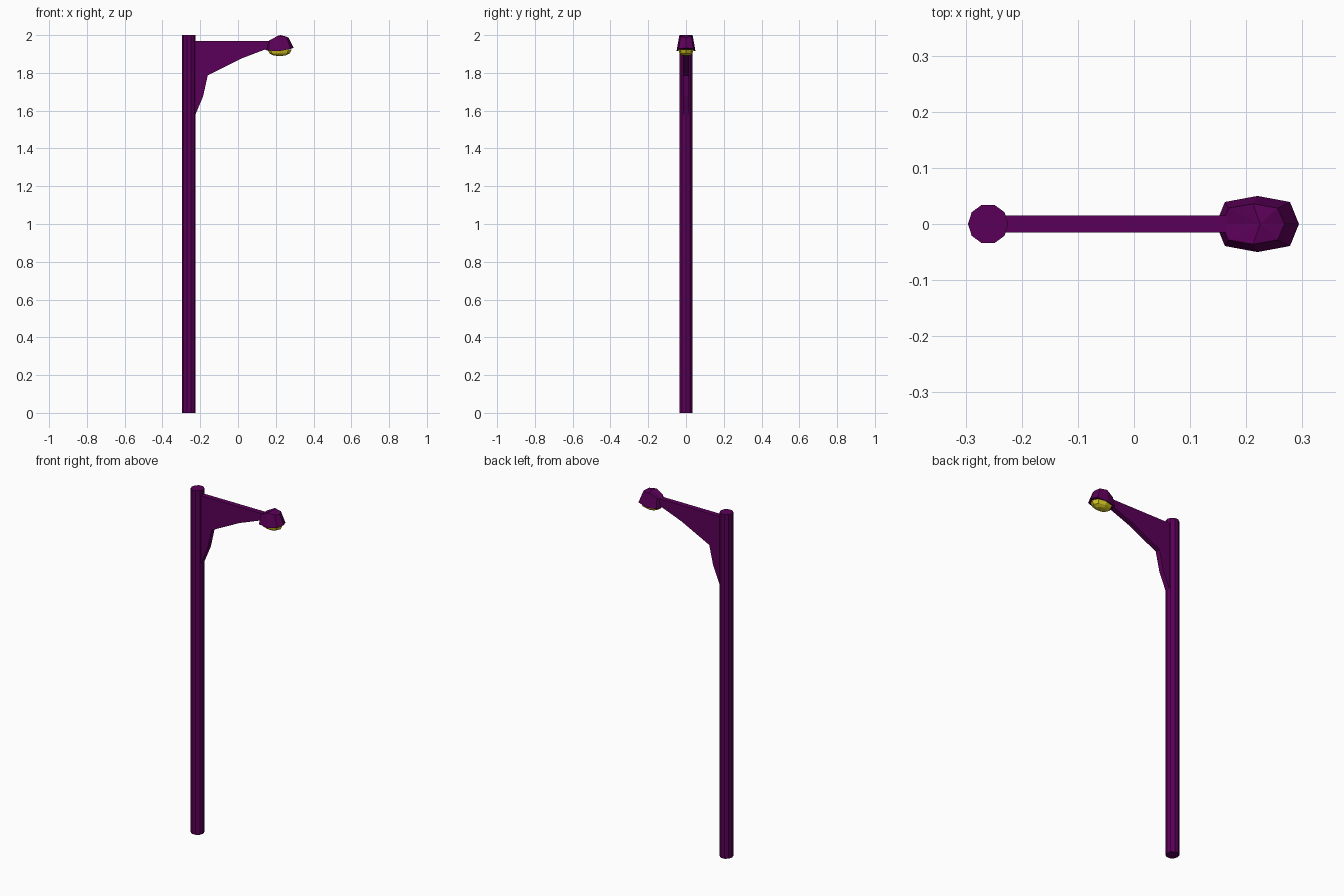
import bpy, bmesh, math

if "Cube" in bpy.data.objects:
    bpy.data.objects.remove(bpy.data.objects["Cube"])


def material(name, rgb):
    m = bpy.data.materials.new(name)
    m.diffuse_color = (*rgb, 1)
    m.use_nodes = True
    m.node_tree.nodes["Principled BSDF"].inputs["Base Color"].default_value = m.diffuse_color
    return m


PURPLE = material("dark purple paint", (0.105, 0.0, 0.098))
YELLOW = material("yellow glass", (0.68, 0.58, 0.015))


def finish(name, bm, mat):
    bmesh.ops.recalc_face_normals(bm, faces=bm.faces)
    me = bpy.data.meshes.new(name)
    bm.to_mesh(me)
    bm.free()
    me.materials.append(mat)
    ob = bpy.data.objects.new(name, me)
    bpy.context.collection.objects.link(ob)
    return ob


def oval(cx, rx, ry, z_at, n=8, power=0.7):
    """Slightly squarish oval ring; z_at(x) gives its height."""
    pts = []
    for i in range(n):
        a = 2 * math.pi * i / n
        c, s = round(math.cos(a), 6), round(math.sin(a), 6)
        x = cx + rx * math.copysign(abs(c) ** power, c)
        pts.append((x, ry * math.copysign(abs(s) ** power, s), z_at(x)))
    return pts


def loft(name, rings, mat, top=None, bottom=None):
    """Join rings; close each end with a flat cap or a fan to a point."""
    bm = bmesh.new()
    loops = [[bm.verts.new(p) for p in r] for r in rings]
    n = len(loops[0])
    for a, b in zip(loops, loops[1:]):
        for i in range(n):
            j = (i + 1) % n
            bm.faces.new((a[i], a[j], b[j], b[i]))
    for loop, tip in ((loops[0], bottom), (loops[-1], top)):
        if tip:
            v = bm.verts.new(tip)
            for i in range(n):
                bm.faces.new((loop[i], loop[(i + 1) % n], v))
        else:
            bm.faces.new(loop)
    return finish(name, bm, mat)


# Ten-sided pole
loft("pole", [oval(-0.26, 0.036, 0.036, lambda x, z=z: z, 10, 1) for z in (0, 2)], PURPLE)

# Bracket arm: flat profile extruded across y
profile = [(-0.24, 1.97), (-0.24, 1.55), (-0.225, 1.58), (-0.185, 1.675),
           (-0.16, 1.787), (0.02, 1.877), (0.165, 1.932), (0.165, 1.97)]
bm = bmesh.new()
face = bm.faces.new([bm.verts.new((x, -0.015, z)) for x, z in profile])
ext = bmesh.ops.extrude_face_region(bm, geom=[face])
bmesh.ops.translate(bm, vec=(0, 0.03, 0),
                    verts=[v for v in ext["geom"] if isinstance(v, bmesh.types.BMVert)])
finish("bracket_arm", bm, PURPLE)

# Lamp housing: flared base ring, bowed downwards, and arched crown ring
base = oval(0.22, 0.074, 0.05, lambda x: 1.915 + 2 * (x - 0.2) ** 2)
crown = oval(0.212, 0.056, 0.036, lambda x: 1.998 - 7 * (x - 0.227) ** 2)
loft("lamp_housing", [base, crown], PURPLE, top=(0.225, 0, 2.0))

# Bulging lens under the housing
rings = [oval(0.22, 0.064 * k, 0.041 * k, lambda x, z=z: z, power=0.85)
         for k, z in ((0.5, 1.892), (0.84, 1.903), (1, 1.924))]
loft("lamp_lens", rings, YELLOW, bottom=(0.22, 0, 1.889))
